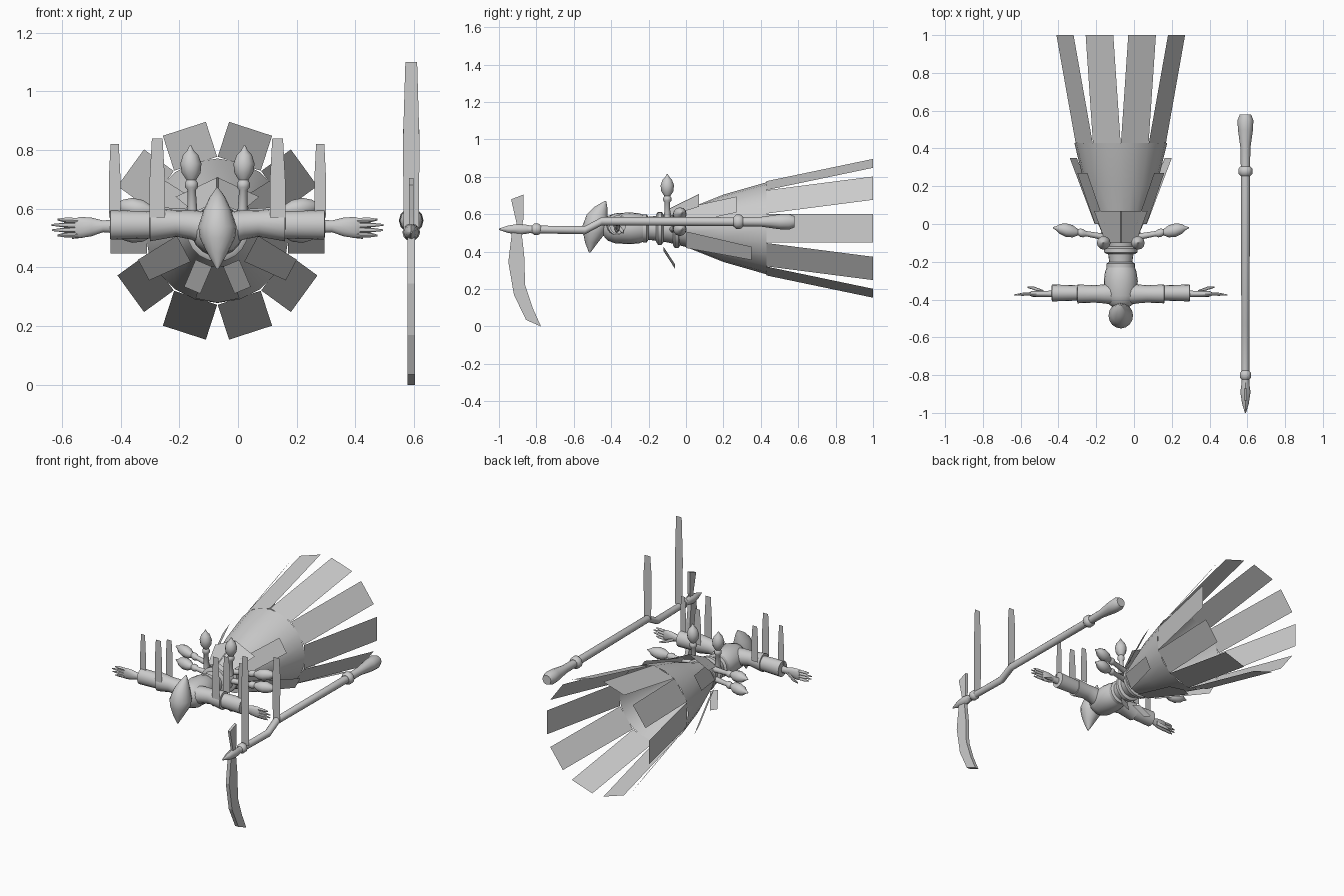
import bpy, bmesh, math
from mathutils import Vector

if "Cube" in bpy.data.objects:
    bpy.data.objects.remove(bpy.data.objects["Cube"], do_unlink=True)

CX, CZ = -0.07, 0.525      # body axis, running along y
STAFF_X = 0.59

stone = bpy.data.materials.new("pale_grey")
stone.use_nodes = True
stone.diffuse_color = (0.6, 0.6, 0.6, 1)
stone.node_tree.nodes["Principled BSDF"].inputs["Base Color"].default_value = (0.6, 0.6, 0.6, 1)


def finish(name, bm, smooth=True):
    bmesh.ops.recalc_face_normals(bm, faces=bm.faces)
    mesh = bpy.data.meshes.new(name)
    bm.to_mesh(mesh)
    bm.free()
    mesh.materials.append(stone)
    obj = bpy.data.objects.new(name, mesh)
    bpy.context.collection.objects.link(obj)
    if smooth:
        bpy.ops.object.select_all(action="DESELECT")
        obj.select_set(True)
        bpy.context.view_layer.objects.active = obj
        bpy.ops.object.shade_smooth_by_angle(angle=math.radians(45))
    return obj


def tube(name, axis, stations, sides=16, caps=True):
    """Loft elliptical rings square to an axis; station = (centre, radius, radius)."""
    u, v = {"x": ("Y", "Z"), "y": ("X", "Z"), "z": ("X", "Y")}[axis]
    unit = {"X": Vector((1, 0, 0)), "Y": Vector((0, 1, 0)), "Z": Vector((0, 0, 1))}
    bm = bmesh.new()
    rings = []
    for centre, ru, rv in stations:
        ring = []
        for i in range(sides):
            a = math.tau * i / sides
            ring.append(bm.verts.new(Vector(centre) + unit[u] * ru * math.cos(a) + unit[v] * rv * math.sin(a)))
        rings.append(ring)
    for low, high in zip(rings, rings[1:]):
        for i in range(sides):
            j = (i + 1) % sides
            bm.faces.new((low[i], low[j], high[j], high[i]))
    if caps:
        bm.faces.new(rings[0])
        bm.faces.new(rings[-1])
    return finish(name, bm)


def panel(name, points):
    """One flat cloth face."""
    bm = bmesh.new()
    bm.faces.new([bm.verts.new(p) for p in points])
    return finish(name, bm, False)


def slab(name, outline, x, thickness):
    """Solid blade cut from a side outline, with a thinned cutting edge."""
    bm = bmesh.new()
    face = bm.faces.new([bm.verts.new((x - thickness / 2, y, z)) for y, z in outline])
    out = bmesh.ops.extrude_face_region(bm, geom=[face])
    moved = [g for g in out["geom"] if isinstance(g, bmesh.types.BMVert)]
    bmesh.ops.translate(bm, verts=moved, vec=(thickness, 0, 0))
    return finish(name, bm, False)


def around(angle, r, y):
    """Point round the body axis, angle measured from the top."""
    a = math.radians(angle)
    return Vector((CX + r * math.sin(a), y, CZ + r * math.cos(a)))


def flap(name, angle, y0, r0, w0, y1, r1, w1, tip=0):
    """Cloth strip lying along the skirt, with an optional pointed end."""
    a = math.radians(angle)
    side = Vector((math.cos(a), 0, -math.sin(a)))
    p, q = around(angle, r0, y0), around(angle, r1, y1)
    end = [q + side * w1]
    if tip:
        end.append(q + (q - p).normalized() * tip)
    return panel(name, [p - side * w0, p + side * w0] + end + [q - side * w1])


def on_axis(stations):
    return [((CX, y, CZ), rx, rz) for y, rx, rz in stations]


# Skirt with ten hanging strips
tube("skirt", "y", on_axis([(-.21, .06, .06), (-.1, .075, .075), (0, .12, .1),
                            (.2, .19, .18), (.43, .246, .246)]), 20, False)
for k in range(10):
    flap("skirt_strip", 18 + 36 * k, .43, .24, .077, 1.0, .365, .077)

# Overlay panels on the skirt
for s in (-1, 1):
    flap("upper_side_panel", 58 * s, 0, .13, .05, .27, .24, .05)
    flap("lower_side_panel", 118 * s, 0, .13, .05, .35, .285, .04)
    flap("shoulder_panel", 25 * s, -.1, .09, .045, .07, .165, .08)
    flap("lower_tab", 157 * s, -.12, .12, .03, -.06, .22, .03)
flap("loincloth", 180, 0, .12, .04, .34, .23, .075, .05)

# Torso and belt rings
tube("torso", "y", on_axis([(-.45, .03, .03), (-.42, .07, .065), (-.38, .088, .08), (-.3, .09, .085),
                            (-.25, .083, .08), (-.21, .065, .065)]), 20)
for y, r in ((-.22, .075), (-.14, .088), (-.05, .105)):
    tube("belt_ring", "y", on_axis([(y - .02, r - .015, r - .015), (y - .01, r, r),
                                    (y + .01, r, r), (y + .02, r - .015, r - .015)]), 20)

# Pointed hood
tube("hood", "z", [((CX, y, z), rx, ry) for z, y, rx, ry in (
    (.395, -.515, .004, .004), (.45, -.505, .035, .035), (.5, -.49, .06, .06), (.54, -.485, .065, .068),
    (.6, -.475, .045, .055), (.64, -.455, .026, .034), (.672, -.43, .003, .003))], 16)


def bulb(name, axis, base, direction, length):
    """Stem with a collar and a pointed egg on top."""
    base, d = Vector(base), Vector(direction)
    profile = ((0, .018), (.38, .014), (.42, .022), (.48, .022), (.52, .016), (.62, .032),
               (.75, .036), (.87, .026), (.93, .012), (1, .003))
    return tube(name, axis, [(base + d * length * t, r, r) for t, r in profile], 12)


for s in (-1, 1):
    def ax(off):
        return CX + s * off

    # Sleeves
    tube("upper_sleeve", "x", [((ax(o), -.37, z), ry, rz) for o, ry, rz, z in (
        (.03, .06, .06, .53), (.09, .05, .05, .545), (.14, .046, .045, .55),
        (.23, .05, .058, .547), (.231, .035, .04, .547))])
    tube("forearm_sleeve", "x", [((ax(o), -.365, .545), ry, rz) for o, ry, rz in (
        (.22, .04, .046), (.365, .045, .05), (.366, .03, .034))])

    # Hands
    tube("palm", "x", [((ax(o), -.37, z), ry, rz) for o, ry, rz, z in (
        (.34, .02, .024, .54), (.39, .016, .02, .54), (.43, .017, .032, .538),
        (.47, .015, .036, .536), (.485, .008, .03, .536))], 12)
    for i, reach in enumerate((.545, .565, .563, .545)):
        z0, z1 = .56 - .016 * i, .563 - .018 * i
        tube("finger", "x", [((ax(.46), -.37, z0), .009, .009),
                             ((ax(.52), -.372, (z0 + z1) / 2), .008, .008),
                             ((ax(reach), -.376, z1), .003, .003)], 8)
    tube("thumb", "x", [((ax(.41), -.36, .53), .01, .012), ((ax(.46), -.34, .51), .009, .009),
                        ((ax(.495), -.335, .5), .003, .003)], 8)

    # Upright ribbons on the sleeves
    for o, y, top, half in ((.35, -.37, .82, .02), (.205, -.42, .84, .026), (.205, -.31, .8, .024)):
        panel("arm_ribbon", [(ax(o - half), y, .57), (ax(o + half), y, .57), (ax(o + half), y, .7),
                             (ax(o + half * .7), y, top), (ax(o - half * .7), y, top), (ax(o - half), y, .7)])

    # Bulb ornaments round the waist
    bulb("top_bulb", "z", (ax(.085), -.1, .57), (s * .03, 0, 1), .245)
    bulb("side_bulb", "x", (ax(.08), -.07, .58), (s, .18, .1), .28)
    bulb("side_bulb_low", "x", (ax(.08), -.07, .52), (s, .18, 0), .28)

# Bent scythe staff with collar, pommel and spear tip
tube("staff", "y", [((STAFF_X, y, z), r, r) for y, z, r in (
    (-.9, .52, .02), (-.54, .515, .022), (-.45, .563, .022), (.25, .56, .024), (.4, .56, .026),
    (.5, .56, .04), (.55, .56, .042), (.58, .56, .03))], 12)
for y, z, r in ((.28, .56, .038), (-.8, .52, .03)):
    tube("staff_collar", "y", [((STAFF_X, y + d, z), r - c, r - c) for d, c in (
        (-.025, .012), (-.012, 0), (.012, 0), (.025, .012))], 12)
tube("spear_tip", "y", [((STAFF_X, y, .52), r, r * 1.1) for y, r in (
    (-1.0, .003), (-.95, .018), (-.89, .027), (-.84, .02))], 8)

# Scythe blade and its rear spike
slab("scythe_blade", [(-.93, .51), (-.95, .345), (-.92, .17), (-.855, .035), (-.775, 0),
                      (-.82, .1), (-.86, .22), (-.865, .38), (-.88, .51)], STAFF_X, .024)
slab("rear_spike", [(-.9, .52), (-.91, .57), (-.935, .68), (-.87, .705), (-.87, .57), (-.88, .52)],
     STAFF_X, .016)

# Upright ribbons on the staff
for y, low, top in ((-.77, .53, 1.1), (-.45, .56, .97)):
    panel("staff_ribbon", [(STAFF_X - .026, y, low), (STAFF_X + .026, y, low), (STAFF_X + .028, y, low + .3),
                           (STAFF_X + .02, y, top), (STAFF_X - .02, y, top), (STAFF_X - .028, y, low + .3)])
